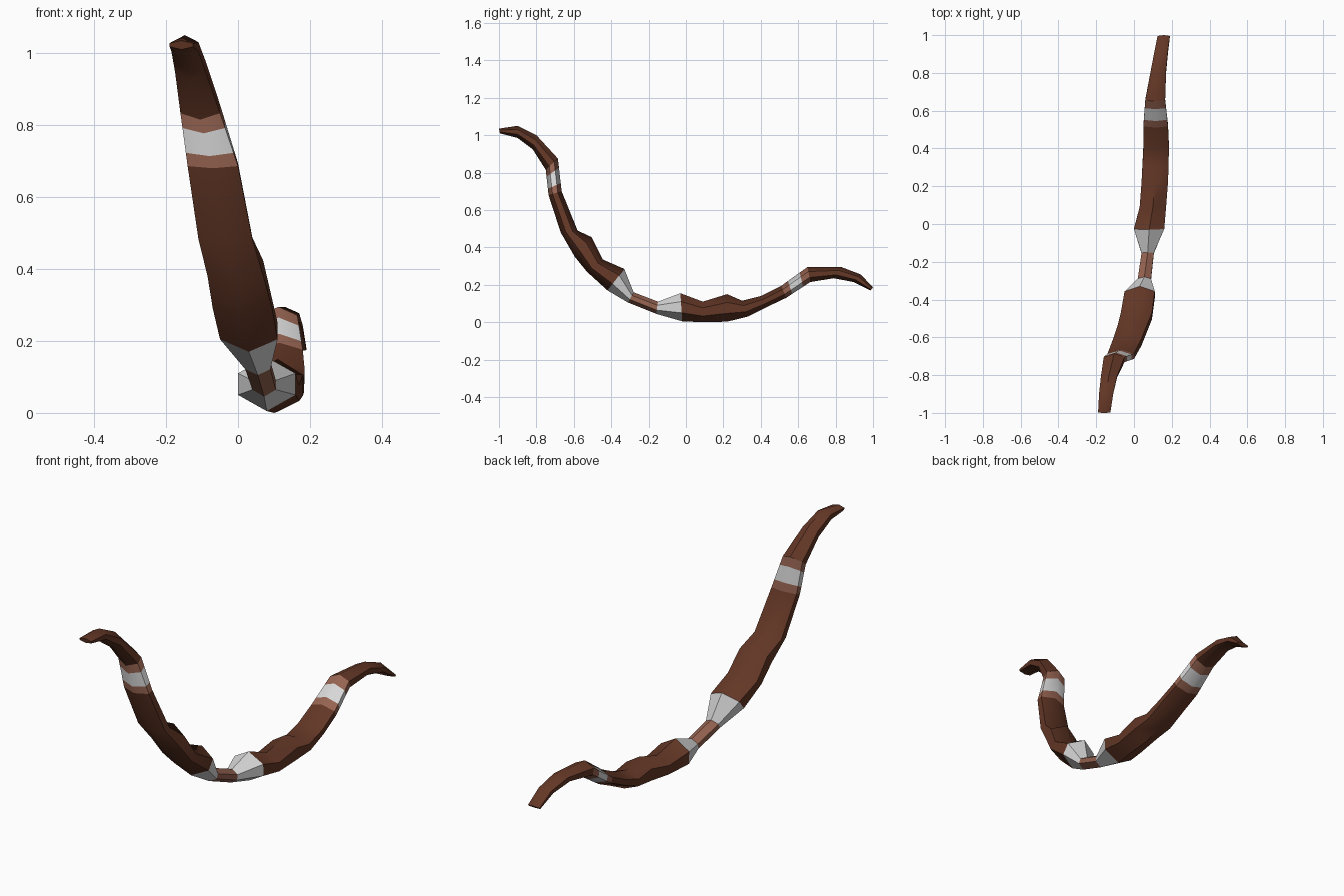
import bpy, math
from mathutils import Vector

if "Cube" in bpy.data.objects:
    bpy.data.objects.remove(bpy.data.objects["Cube"])


def material(name, colour):
    m = bpy.data.materials.new(name)
    m.diffuse_color = (*colour, 1)
    m.use_nodes = True
    m.node_tree.nodes["Principled BSDF"].inputs["Base Color"].default_value = m.diffuse_color
    return m


dark = material("dark wood", (0.125, 0.038, 0.019))
tan = material("tan binding", (0.30, 0.125, 0.082))
white = material("white wrap", (0.68, 0.68, 0.68))

# Cross-sections: inner ridge y, z, outer ridge y, z, left x, right x
UPPER_TIP = [(-1, 1.035, -.995, 1.01, -.19, -.125), (-.9, 1.05, -.9, .985, -.185, -.11),
             (-.8, 1.0, -.82, .925, -.175, -.09), (-.685, .875, -.75, .815, -.16, -.05)]
UPPER_LIMB = [(-.665, .70, -.735, .68, -.14, 0), (-.58, .49, -.67, .48, -.11, .04),
              (-.505, .455, -.595, .35, -.085, .07), (-.445, .335, -.53, .27, -.07, .095),
              (-.33, .285, -.42, .17, -.05, .11)]
GRIP = [(-.28, .16, -.31, .105, .02, .09), (-.15, .11, -.16, .045, .04, .105)]
LOWER_LIMB = [(-.03, .155, -.02, .005, 0, .16), (.09, .11, .09, 0, .03, .17),
              (.22, .15, .22, .003, .04, .18), (.3, .115, .33, .03, .045, .183),
              (.4, .14, .43, .08, .05, .185), (.51, .195, .535, .13, .05, .18)]
LOWER_TIP = [(.65, .295, .665, .215, .06, .165), (.83, .295, .79, .235, .09, .17),
             (.935, .255, .895, .215, .11, .18), (1, .185, .985, .17, .125, .19)]


def hexagon(s):
    """Six-sided ring with ridges on the inner and outer edges."""
    uy, uz, ly, lz, xl, xr = s
    mid = (xl + xr) / 2
    pts = []
    for x, t in ((mid, 0), (xr, .3), (xr, .7), (mid, 1), (xl, .7), (xl, .3)):
        pts.append(Vector((x, uy + (ly - uy) * t, uz + (lz - uz) * t)))
    return pts


def mix(a, b, t):
    return tuple(p + (q - p) * t for p, q in zip(a, b))


def loft(name, sections, mat, cap_start=False, cap_end=False):
    verts = [p for s in sections for p in hexagon(s)]
    n = len(sections)
    faces = [(r * 6 + i, r * 6 + (i + 1) % 6, r * 6 + 6 + (i + 1) % 6, r * 6 + 6 + i)
             for r in range(n - 1) for i in range(6)]
    if cap_start:
        faces.append(tuple(range(5, -1, -1)))
    if cap_end:
        faces.append(tuple(range(n * 6 - 6, n * 6)))
    me = bpy.data.meshes.new(name)
    me.from_pydata(verts, [], faces)
    me.materials.append(mat)
    ob = bpy.data.objects.new(name, me)
    bpy.context.collection.objects.link(ob)
    bpy.ops.object.select_all(action='DESELECT')
    ob.select_set(True)
    bpy.context.view_layer.objects.active = ob
    bpy.ops.object.mode_set(mode='EDIT')
    bpy.ops.mesh.select_all(action='SELECT')
    bpy.ops.mesh.normals_make_consistent(inside=False)
    bpy.ops.object.mode_set(mode='OBJECT')
    bpy.ops.object.shade_smooth_by_angle(angle=math.radians(50))


def bands(name, a, b, t0, t1):
    """Tan, white and tan rings between two sections."""
    c, d = mix(a, b, t0), mix(a, b, t1)
    loft(name + "_band_outer", [a, c], tan)
    loft(name + "_band_middle", [c, d], white)
    loft(name + "_band_inner", [d, b], tan)


# Curved tips and limbs
loft("upper_tip", UPPER_TIP, dark, cap_start=True)
loft("upper_limb", UPPER_LIMB, dark)
loft("lower_limb", LOWER_LIMB, dark)
loft("lower_tip", LOWER_TIP, dark, cap_end=True)

# Striped bindings
bands("upper", UPPER_TIP[-1], UPPER_LIMB[0], .28, .75)
bands("lower", LOWER_LIMB[-1], LOWER_TIP[0], .25, .70)

# Grip and its flared collars
loft("upper_collar", [UPPER_LIMB[-1], GRIP[0]], white)
loft("grip", GRIP, tan)
loft("lower_collar", [GRIP[1], LOWER_LIMB[0]], white)
